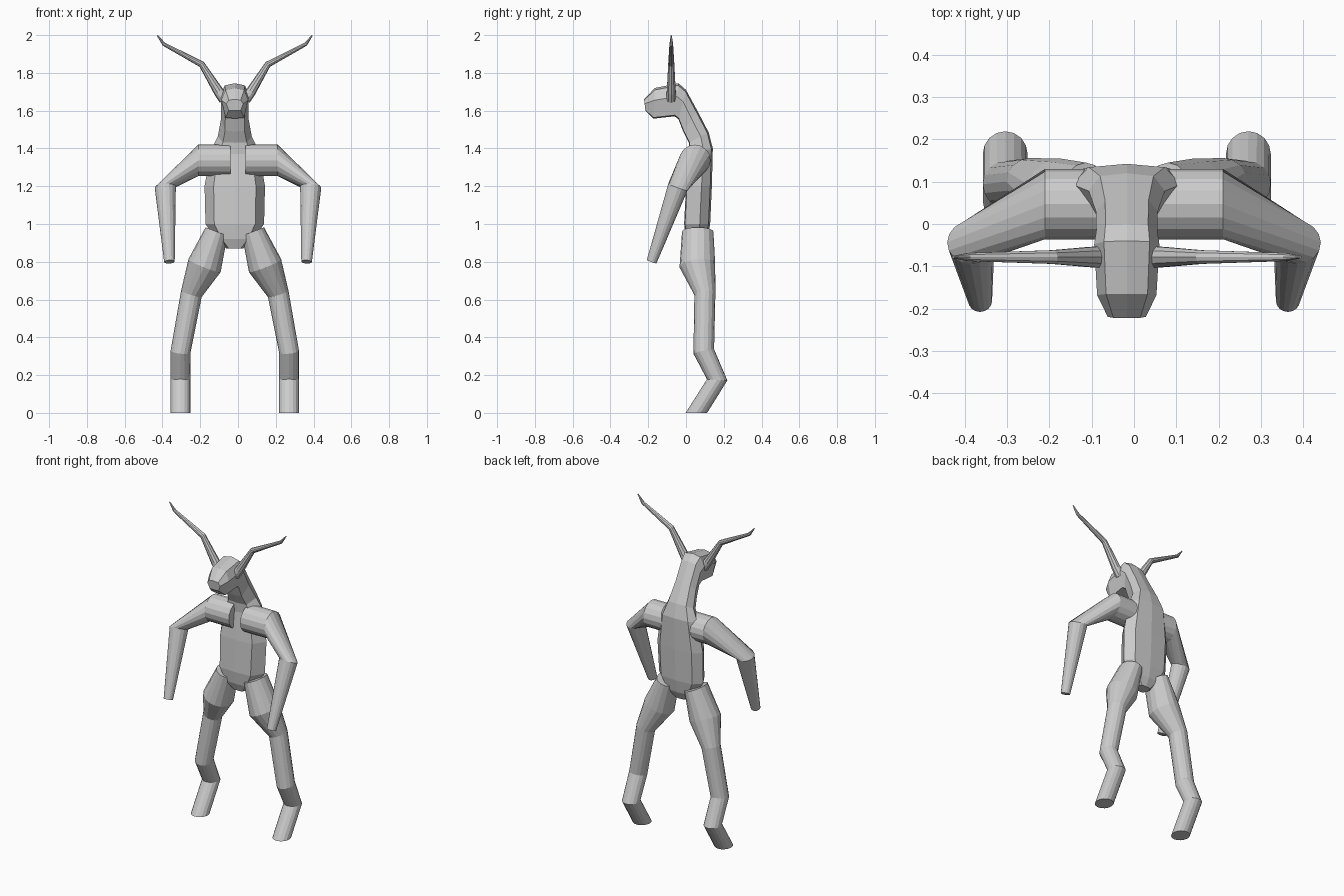
import bpy, bmesh
from mathutils import Vector
from math import sin, cos, tau

if "Cube" in bpy.data.objects:
    bpy.data.objects.remove(bpy.data.objects["Cube"])

CX = -0.017  # body axis sits slightly off centre, arms are centred on 0


def loft(name, rings, cx, mirror):
    """Skin a list of equal-length point rings, capped at both ends."""
    bm = bmesh.new()
    vr = [[bm.verts.new(p) for p in ring] for ring in rings]
    n = len(vr[0])
    for a, b in zip(vr, vr[1:]):
        for i in range(n):
            j = (i + 1) % n
            bm.faces.new((a[i], a[j], b[j], b[i]))
    bm.faces.new(vr[0])
    bm.faces.new(vr[-1])
    bmesh.ops.recalc_face_normals(bm, faces=bm.faces)
    me = bpy.data.meshes.new(name)
    bm.to_mesh(me)
    bm.free()
    ob = bpy.data.objects.new(name, me)
    ob.location.x = cx
    bpy.context.collection.objects.link(ob)
    if mirror:
        mod = ob.modifiers.new("Mirror", "MIRROR")
        mod.use_mirror_merge = False
    return ob


def tube(name, stations, sides, cx):
    """Mitred tube; station = (centre, radius across, radius along y, optional normal)."""
    pts = [Vector(s[0]) for s in stations]
    rings = []
    for i, s in enumerate(stations):
        if len(s) > 3:
            n = Vector(s[3]).normalized()
        else:
            n = Vector()
            if i > 0:
                n += (pts[i] - pts[i - 1]).normalized()
            if i < len(pts) - 1:
                n += (pts[i + 1] - pts[i]).normalized()
            n.normalize()
        y = Vector((0, 1, 0))
        v = (y - n * y.dot(n)).normalized()
        u = v.cross(n)
        rings.append([pts[i] + u * s[1] * cos(tau * k / sides) + v * s[2] * sin(tau * k / sides)
                      for k in range(sides)])
    return loft(name, rings, cx, True)


# Torso, neck and head: one loft of eight-sided rings (back y,z / front y,z / half width)
SECTION = [(0, 1), (.7, .87), (1, .2), (.7, -.93), (0, -1), (-.7, -.93), (-1, .2), (-.7, .87)]
body = [
    ((.09, .87), (.02, .87), .045),
    ((.115, .92), (0, .92), .10),
    ((.128, 1.0), (-.01, 1.0), .155),
    ((.137, 1.2), (0, 1.2), .16),
    ((.142, 1.40), (.02, 1.37), .128),
    ((.12, 1.485), (.015, 1.43), .09),
    ((.06, 1.60), (-.015, 1.49), .073),
    ((0, 1.71), (-.04, 1.555), .072),
    ((-.04, 1.745), (-.06, 1.57), .077),
    ((-.165, 1.72), (-.172, 1.558), .07),
    ((-.222, 1.66), (-.215, 1.60), .045),
]
rings = []
for (by, bz), (fy, fz), w in body:
    rings.append([Vector((x * w, (by + fy) / 2 + d * (by - fy) / 2, (bz + fz) / 2 + d * (bz - fz) / 2))
                  for x, d in SECTION])
loft("torso_and_head", rings, CX, False)

# Arms: shoulder, elbow, wrist
tube("arms", [
    ((.04, .047, 1.337), .083, .083, (1, 0, 0)),
    ((.21, .047, 1.337), .083, .083, (1, 0, 0)),
    ((.385, -.043, 1.195), .056, .054, (-.065, -.34, -.94)),
    ((.363, -.182, .80), .028, .027),
], 16, 0)

# Legs: hip, thigh, knee, shin, hock, foot
tube("legs", [
    ((.097, .062, .96), .062, .083, (.36, 0, -.93)),
    ((.16, .06, .78), .092, .095),
    ((.23, .10, .63), .057, .056),
    ((.287, .094, .325), .053, .056),
    ((.287, .165, .175), .053, .054),
    ((.287, .055, 0), .053, .057, (0, 0, -1)),
], 16, CX)

# Horns: tapering, bent twice
tube("horns", [
    ((.055, -.078, 1.66), .03, .027),
    ((.085, -.078, 1.70), .027, .025),
    ((.175, -.078, 1.845), .017, .017),
    ((.375, -.078, 1.952), .010, .010),
    ((.41, -.078, 1.998), .003, .003),
], 10, CX)
